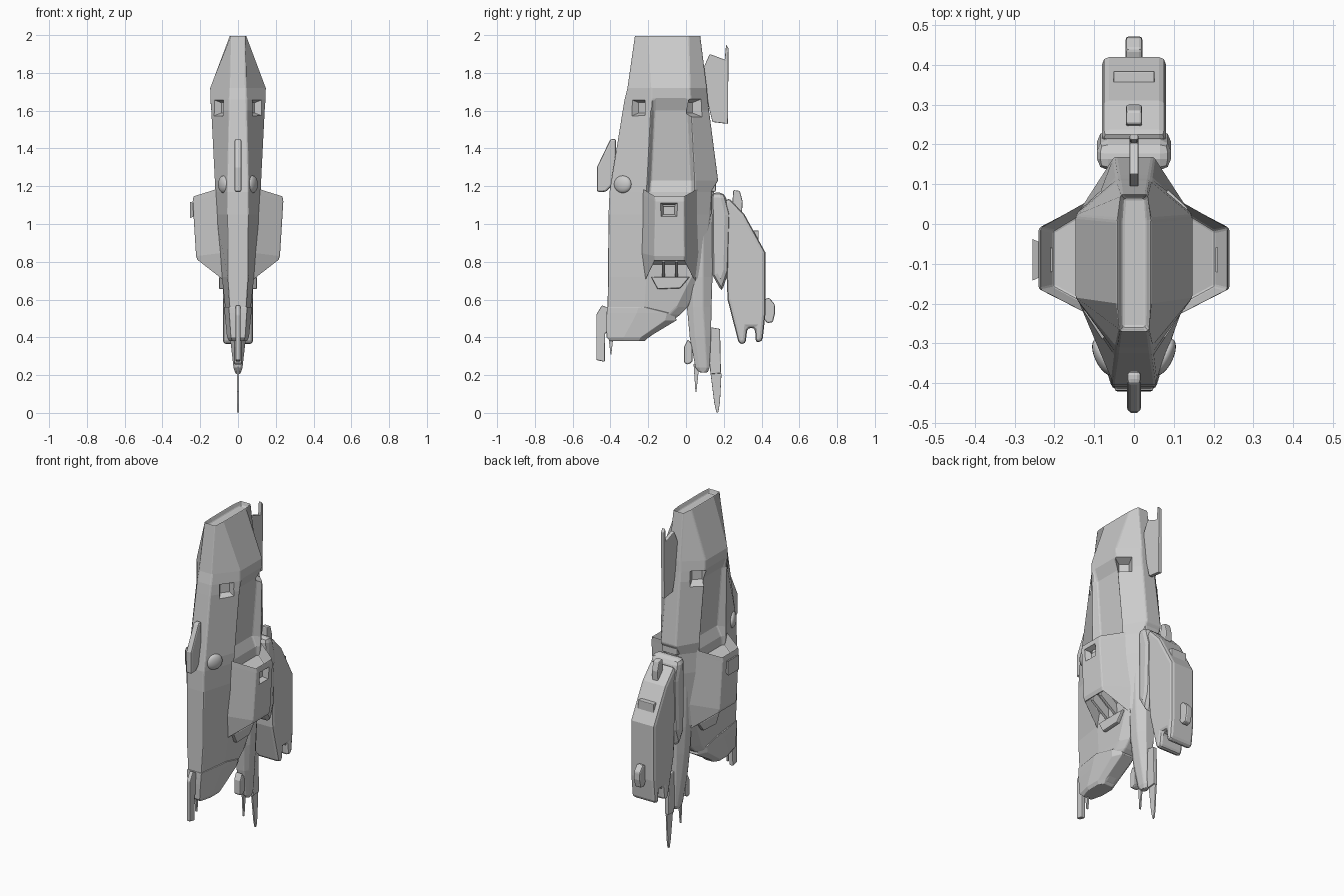
import bpy, bmesh
from mathutils import Vector, Matrix


def make(name, bm, bevel=0.0, mirror=False):
    bmesh.ops.recalc_face_normals(bm, faces=bm.faces)
    me = bpy.data.meshes.new(name)
    bm.to_mesh(me)
    bm.free()
    ob = bpy.data.objects.new(name, me)
    bpy.context.collection.objects.link(ob)
    if bevel:
        m = ob.modifiers.new("bevel", 'BEVEL')
        m.width, m.segments, m.limit_method = bevel, 2, 'ANGLE'
    if mirror:
        ob.modifiers.new("mirror", 'MIRROR')
    return ob


def loft(name, rings, bevel=0.0, mirror=False, sink=()):
    """Skin closed rings; sink = caps (0 first, 1 last) hollowed as (cap, rim, depth)."""
    bm = bmesh.new()
    vs = [[bm.verts.new(p) for p in r] for r in rings]
    n = len(rings[0])
    for a, b in zip(vs, vs[1:]):
        for i in range(n):
            j = (i + 1) % n
            bm.faces.new((a[i], a[j], b[j], b[i]))
    caps = [bm.faces.new(vs[0]), bm.faces.new(vs[-1])]
    bmesh.ops.recalc_face_normals(bm, faces=bm.faces)
    for cap, rim, depth in sink:
        bmesh.ops.inset_region(bm, faces=[caps[cap]], thickness=rim)
        bmesh.ops.translate(bm, verts=caps[cap].verts, vec=caps[cap].normal * -depth)
    return make(name, bm, bevel, mirror)


def plate(name, yz, half, bevel=0.004, x=0.0, mirror=False):
    """Side-view outline given thickness across x."""
    return loft(name, [[(x + s * half, y, z) for y, z in yz] for s in (-1, 1)], bevel, mirror)


def ring(z, yf, yb, wn, w, m1, m2, wi):
    """Symmetric hull section: ridge, shoulder, recessed flank, shoulder, spine."""
    h = [(wn, yf), (w, m1), (wi, m1 + .02), (wi, m2 - .02), (w, m2), (wn * .9, yb)]
    return [(x, y, z) for x, y in h] + [(-x, y, z) for x, y in reversed(h)]


def box(name, lo, hi, bevel=0.003, mirror=False):
    return loft(name, [[(lo[0], lo[1], z), (hi[0], lo[1], z), (hi[0], hi[1], z), (lo[0], hi[1], z)]
                       for z in (lo[2], hi[2])], bevel, mirror)


def blob(name, loc, size, turn=0.0, mirror=False):
    bm = bmesh.new()
    mat = Matrix.Translation(loc) @ Matrix.Rotation(turn, 4, 'Z') @ Matrix.Diagonal((*size, 1))
    bmesh.ops.create_uvsphere(bm, u_segments=24, v_segments=12, radius=1, matrix=mat)
    for f in bm.faces:
        f.smooth = True
    return make(name, bm, 0, mirror)


def pocket(target, loc, normal, w, h, depth):
    """Cut a tapered square pocket, mirrored on both sides."""
    n = Vector(normal).normalized()
    t = Vector((0, 0, 1)).cross(n).normalized()
    u = n.cross(t)
    c = Vector(loc)
    rings = [[c + n * d + t * (a * w * k) + u * (b * h * k)
              for a, b in ((-1, -1), (1, -1), (1, 1), (-1, 1))] for d, k in ((.02, .58), (-depth, .32))]
    cut = loft("pocket_cutter", rings, 0, True)
    cut.hide_render = cut.hide_viewport = True
    m = target.modifiers.new("pocket", 'BOOLEAN')
    m.object, m.operation = cut, 'DIFFERENCE'


# Main hull, with a slot in the top
hull = loft("hull", [
    ring(2.00, -.27, .075, .038, .042, -.20, .01, .042),
    ring(1.72, -.31, .11, .043, .147, -.185, .02, .147),
    ring(1.66, -.325, .115, .045, .147, -.185, .025, .145),
    ring(1.60, -.335, .122, .046, .144, -.187, .027, .118),
    ring(1.23, -.395, .17, .055, .125, -.205, .045, .075),
    ring(1.17, -.405, .135, .055, .122, -.21, .045, .10),
    ring(1.05, -.41, .13, .056, .115, -.21, .045, .11),
    ring(.72, -.413, .09, .055, .085, -.21, .03, .085),
    ring(.56, -.415, .01, .045, .068, -.22, -.05, .068),
    ring(.52, -.415, -.03, .042, .064, -.24, -.09, .064),
    ring(.39, -.405, -.21, .032, .05, -.33, -.25, .05)], .007, sink=[(0, .012, .03)])
pocket(hull, (.10, -.25, 1.615), (.8, -.6, 0), .085, .085, .035)
pocket(hull, (.108, .04, 1.615), (.69, .72, 0), .085, .085, .035)

# Front boot shell round the lower nose
loft("nose_boot", [
    ring(.56, -.418, -.20, .048, .073, -.25, -.22, .073),
    ring(.53, -.42, -.06, .047, .071, -.26, -.10, .071),
    ring(.49, -.421, -.05, .044, .067, -.28, -.11, .067),
    ring(.40, -.42, -.20, .038, .058, -.33, -.24, .058),
    ring(.38, -.40, -.22, .03, .048, -.33, -.25, .048)], .008)

# Rear leg
loft("rear_leg", [
    ring(1.20, .0, .15, .035, .075, .04, .09, .075),
    ring(.72, .0, .14, .035, .065, .04, .09, .065),
    ring(.56, .005, .135, .032, .055, .04, .09, .055),
    ring(.40, .02, .132, .025, .042, .05, .10, .042),
    ring(.24, .05, .125, .015, .024, .07, .11, .024),
    ring(.215, .07, .115, .01, .016, .08, .10, .016)], .005)
box("hull_collar", (-.05, .09, 1.17), (.05, .158, 1.24), .008)

# Side engine pods with intake above and exhaust below
pod = loft("engine_pod", [
    [(.06, -.255, 1.205), (.235, -.165, 1.15), (.235, -.01, 1.15), (.06, .09, 1.205)],
    [(.06, -.255, 1.17), (.24, -.163, 1.12), (.24, -.01, 1.12), (.06, .085, 1.17)],
    [(.06, -.25, .85), (.222, -.168, .83), (.222, -.008, .83), (.06, .075, .85)],
    [(.065, -.22, .69), (.213, -.165, .805), (.213, -.01, .805), (.065, .05, .69)]],
    .006, True, [(0, .014, .07), (1, .014, .06)])
pocket(pod, (.235, -.09, 1.075), (1, 0, 0), .09, .075, .03)
for i, y in enumerate((-.12, -.05)):
    loft(f"exhaust_vane_{i}", [
        [(.08, y - .008, .71), (.08, y + .008, .71), (.08, y + .008, .80), (.08, y - .008, .80)],
        [(.20, y - .008, .80), (.20, y + .008, .80), (.20, y + .008, .87), (.20, y - .008, .87)]], 0, True)
plate("exhaust_lip", [(-.185, .72), (-.15, .655), (-.03, .66), (.02, .72)], .03, .006, .07, True)

# Rear arm: shoulder and outer shell with forked end
plate("arm_shoulder", [(.135, 1.17), (.205, 1.165), (.235, 1.05), (.225, .75), (.19, .64), (.14, .73)],
      .093, .028)
plate("arm_shell", [(.19, 1.10), (.225, 1.14), (.31, 1.05), (.42, .85), (.42, .52), (.405, .38), (.37, .37),
                    (.365, .45), (.325, .45), (.315, .365), (.28, .365), (.22, .60), (.21, .85)],
      .08, .018)
plate("shell_vent", [(.33, .93), (.35, .965), (.385, .965), (.385, .88), (.34, .88)], .052)
plate("shell_knob", [(.245, 1.10), (.25, 1.18), (.285, 1.175), (.30, 1.12), (.295, 1.04), (.26, 1.04)], .02, .006)
plate("shell_skid", [(.41, .50), (.43, .475), (.46, .48), (.472, .53), (.47, .575), (.44, .61), (.41, .60)],
      .021, .008)

# Fins, probes and antennas on the centre line
plate("front_fin", [(-.472, 1.17), (-.472, 1.30), (-.40, 1.45), (-.37, 1.45), (-.37, 1.33), (-.395, 1.2),
                    (-.425, 1.17)], .018, .01)
plate("nose_fin", [(-.475, .28), (-.43, .27), (-.428, .42), (-.40, .44), (-.40, .55), (-.445, .57), (-.475, .52)],
      .012, .005)
plate("tail_fin", [(.09, 1.82), (.125, 1.90), (.205, 1.87), (.212, 1.95), (.225, 1.93), (.222, 1.53),
                   (.14, 1.54), (.12, 1.62)], .011, .004)
plate("leg_fin", [(.12, .455), (.18, .445), (.185, .21), (.13, .205), (.12, .30)], .013, .005)
plate("tail_probe", [(.13, .21), (.188, .21), (.18, .06), (.172, .005), (.162, 0), (.15, .05)], .005, .002)
plate("leg_antenna", [(.04, .26), (.07, .25), (.055, .11), (.05, .11)], .005, .001)
plate("nose_antenna", [(-.41, .40), (-.385, .40), (-.395, .31), (-.40, .31)], .006, .001)
plate("leg_pod", [(-.01, .35), (.01, .39), (.035, .36), (.035, .27), (.01, .255), (-.01, .265)], .022, .008)

# Round sensors beside the front ridge
blob("sensor_dome", (.076, -.335, 1.21), (.022, .05, .046), -.45, True)
